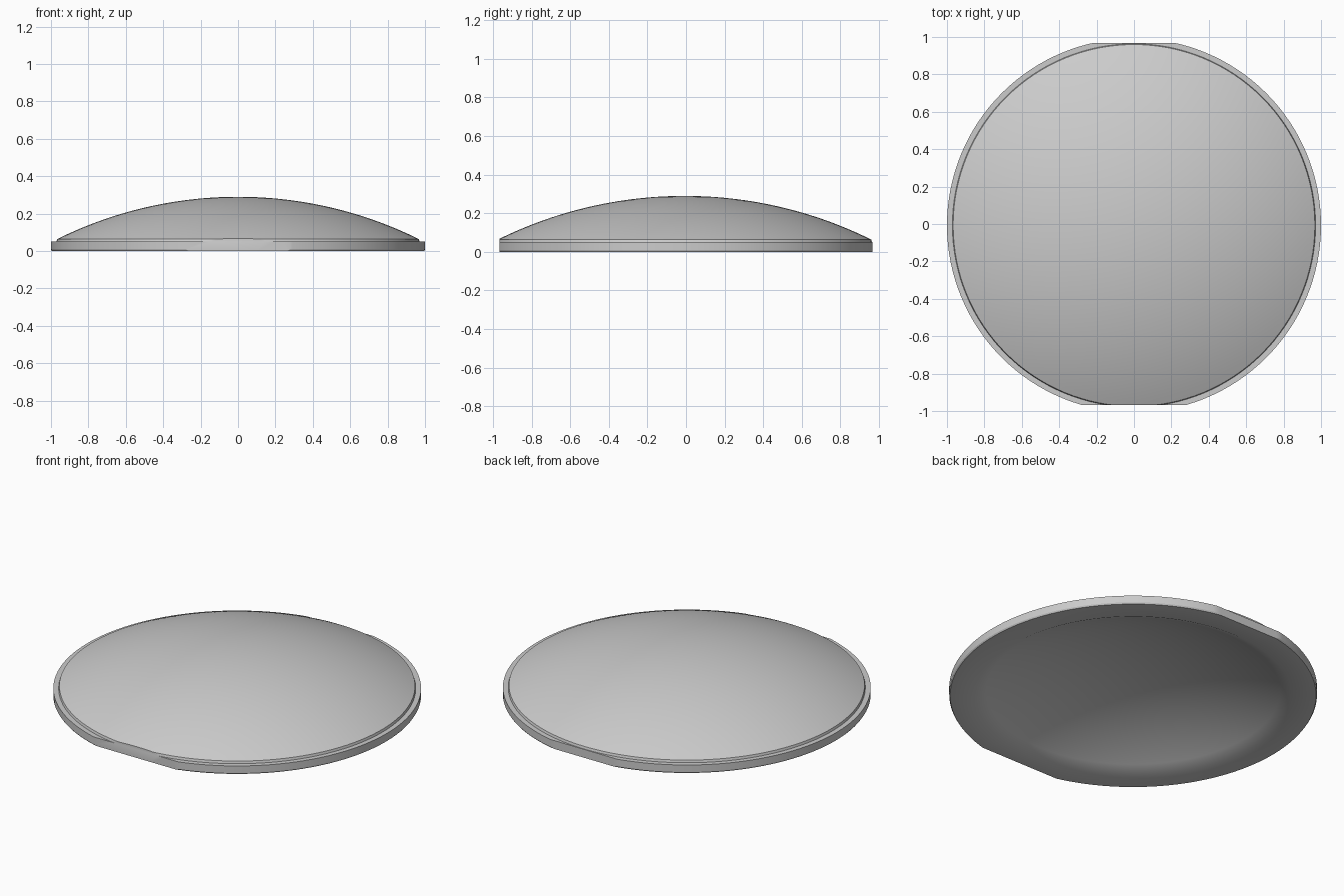
import bpy, bmesh, math
from mathutils import Vector

if "Cube" in bpy.data.objects:
    bpy.data.objects.remove(bpy.data.objects["Cube"], do_unlink=True)

SEGMENTS = 128
CENTRE_Y = -0.0075           # the lens axis sits slightly toward the front
DOME_R, DOME_BASE, DOME_TOP = 0.967, 0.064, 0.29
DISH_R, DISH_DEPTH = 0.86, 0.2


def cap_arc(rim_r, base, top, steps):
    """Points of a spherical cap's cross-section, from crown to rim."""
    rise = top - base
    radius = (rim_r ** 2 + rise ** 2) / (2 * rise)
    radii = [rim_r * i / steps for i in range(steps + 1)]
    return [(r, top - radius + math.sqrt(radius ** 2 - r ** 2)) for r in radii]


# Cross-section from the crown, round the stepped rim and into the hollow
profile = cap_arc(DOME_R, DOME_BASE, DOME_TOP, 28)
profile += [(0.971, 0.05), (1.0, 0.05), (1.0, 0.008), (0.995, 0.0)]
profile += reversed(cap_arc(DISH_R, 0.0, DISH_DEPTH, 14))

# Revolve the cross-section
bm = bmesh.new()
verts = [bm.verts.new((r, 0, z)) for r, z in profile]
edges = [bm.edges.new(pair) for pair in zip(verts, verts[1:])]
bmesh.ops.spin(bm, geom=verts + edges, cent=(0, 0, 0), axis=(0, 0, 1),
               angle=math.tau, steps=SEGMENTS, use_merge=True)
bmesh.ops.remove_doubles(bm, verts=bm.verts, dist=0.0002)
bmesh.ops.translate(bm, verts=bm.verts, vec=(0, CENTRE_Y, 0))

# Trim a flat at the front and back of the rim
for side in (-1, 1):
    cut = bmesh.ops.bisect_plane(bm, geom=bm.verts[:] + bm.edges[:] + bm.faces[:], dist=1e-5,
                                 plane_co=Vector((0, side * 0.9675, 0)),
                                 plane_no=Vector((0, side, 0)), clear_outer=True)
    rim = [e for e in cut["geom_cut"] if isinstance(e, bmesh.types.BMEdge) and e.is_boundary]
    bmesh.ops.holes_fill(bm, edges=rim, sides=0)
bmesh.ops.recalc_face_normals(bm, faces=bm.faces)

mesh = bpy.data.meshes.new("lens")
bm.to_mesh(mesh)
bm.free()
lens = bpy.data.objects.new("lens", mesh)
bpy.context.collection.objects.link(lens)

# Plain grey finish
grey = bpy.data.materials.new("light grey")
grey.use_nodes = True
colour = (0.6, 0.6, 0.6, 1)
grey.diffuse_color = colour
grey.node_tree.nodes["Principled BSDF"].inputs["Base Color"].default_value = colour
mesh.materials.append(grey)

# Smooth dome and hollow, crisp rim
bpy.ops.object.select_all(action='DESELECT')
lens.select_set(True)
bpy.context.view_layer.objects.active = lens
bpy.ops.object.shade_smooth_by_angle(angle=math.radians(30))
